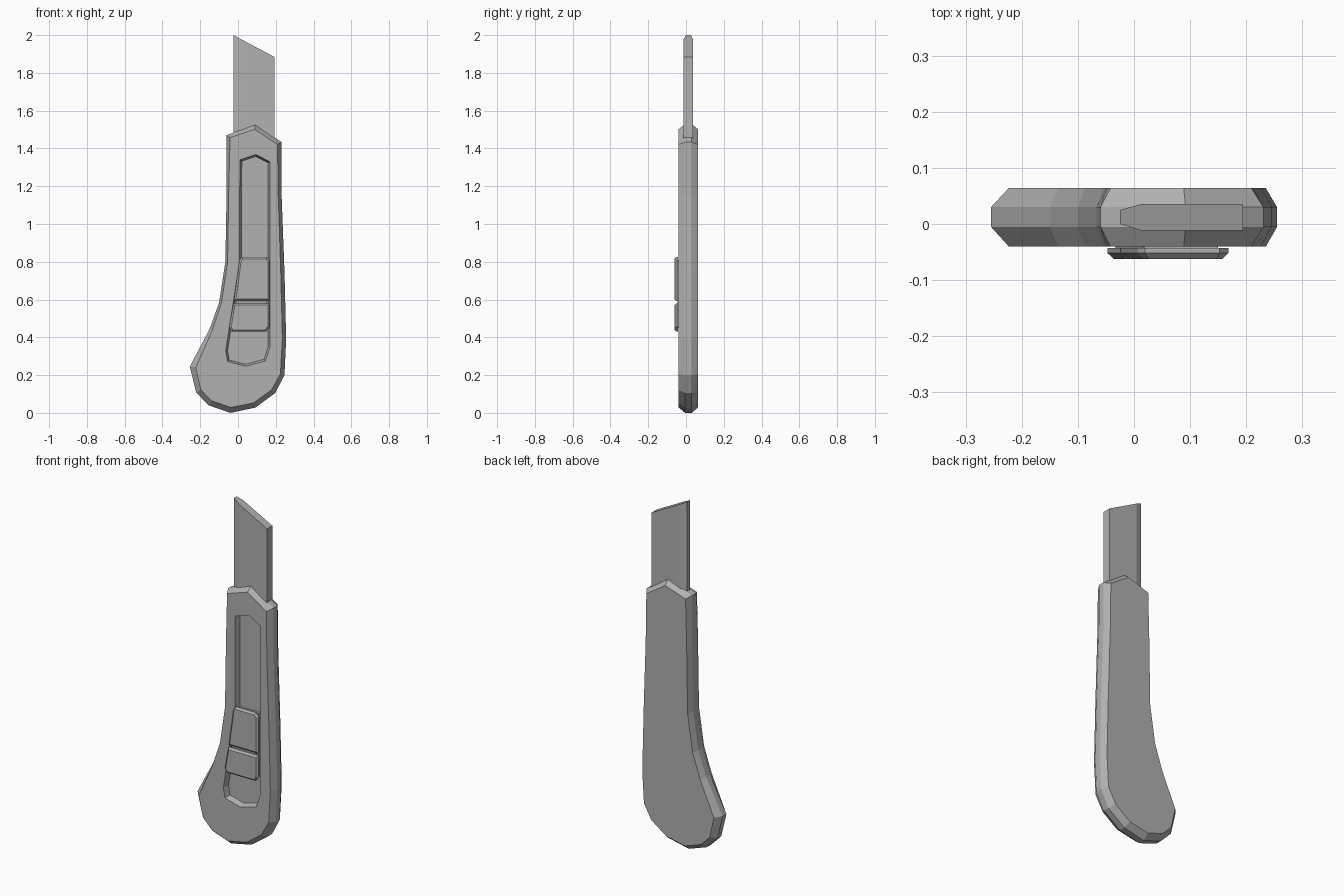
import bpy, bmesh
from mathutils import Vector

if "Cube" in bpy.data.objects:
    bpy.data.objects.remove(bpy.data.objects["Cube"])

# One darker grey for every part
grey = bpy.data.materials.new("dark_grey")
grey.diffuse_color = (0.44, 0.44, 0.44, 1)
grey.use_nodes = True
grey.node_tree.nodes["Principled BSDF"].inputs["Base Color"].default_value = grey.diffuse_color


def loft(name, rings):
    """Closed solid skinned through rings of 3D points, capped at both ends."""
    bm = bmesh.new()
    loops = [[bm.verts.new(p) for p in ring] for ring in rings]
    n = len(loops[0])
    for a, b in zip(loops, loops[1:]):
        for i in range(n):
            j = (i + 1) % n
            bm.faces.new((a[i], a[j], b[j], b[i]))
    bm.faces.new(loops[0])
    bm.faces.new(loops[-1][::-1])
    bmesh.ops.recalc_face_normals(bm, faces=bm.faces)
    mesh = bpy.data.meshes.new(name)
    bm.to_mesh(mesh)
    bm.free()
    mesh.materials.append(grey)
    ob = bpy.data.objects.new(name, mesh)
    bpy.context.collection.objects.link(ob)
    return ob


def inset(outline, amount):
    """Mitred inset of a clockwise (x, z) outline; amount is a number or a list."""
    pts = [Vector(p) for p in outline]
    n = len(pts)
    amounts = amount if isinstance(amount, list) else [amount] * n
    out = []
    for i, p in enumerate(pts):
        d1 = (p - pts[i - 1]).normalized()
        d2 = (pts[(i + 1) % n] - p).normalized()
        n1, n2 = Vector((d1.y, -d1.x)), Vector((d2.y, -d2.x))
        out.append(p + (n1 + n2) * amounts[i] / (1 + n1.dot(n2)))
    return out


def at_y(outline, y):
    return [(p[0], y, p[1]) for p in outline]


# Handle: (x, z, chamfer inset), clockwise from the top left corner
profile = [(-0.06, 1.47, .018), (0.092, 1.53, .026), (0.231, 1.433, .022),
           (0.231, 1.15, .018), (0.246, 0.75, .02), (0.255, 0.39, .02),
           (0.246, 0.20, .022), (0.197, 0.105, .025), (0.092, 0.028, .026),
           (-0.04, 0.0, .028), (-0.155, 0.04, .028), (-0.222, 0.108, .028),
           (-0.255, 0.245, .03), (-0.15, 0.445, .016), (-0.10, 0.585, .013),
           (-0.067, 0.80, .012), (-0.06, 1.18, .011)]
outer = [p[:2] for p in profile]
inner = inset(outer, [p[2] for p in profile])
handle = loft("handle", [at_y(inner, -0.04), at_y(outer, -0.005),
                         at_y(outer, 0.03), at_y(inner, 0.064)])

# Slider track recessed into the front, with slightly sloping walls
track = [(0.01, 1.34), (0.095, 1.368), (0.168, 1.33), (0.168, 0.345),
         (0.145, 0.275), (0.04, 0.247), (-0.055, 0.272), (-0.065, 0.33),
         (0.008, 0.80)]
cutter = loft("track_cutter", [at_y(inset(track, -0.005), -0.055),
                               at_y(inset(track, 0.01), -0.008)])
cutter.hide_render = True
mod = handle.modifiers.new("track", "BOOLEAN")
mod.operation = "DIFFERENCE"
mod.solver = "EXACT"
mod.object = cutter
bpy.context.view_layer.objects.active = handle
bpy.ops.object.modifier_apply(modifier=mod.name)
bpy.data.objects.remove(cutter)

# Blade: ground edge on the left, slanted tip
section = [(-0.025, 0.0), (0.015, -0.012), (0.194, -0.012),
           (0.194, 0.036), (0.015, 0.036), (-0.025, 0.025)]
loft("blade", [[(x, y, 1.40) for x, y in section],
               [(x, y, 2.0 - (x + 0.025) * 0.53) for x, y in section]])

# Thumb slider: stem in the track and two chamfered pads
stem = [(0.018, 0.81), (0.15, 0.81), (0.15, 0.45), (-0.033, 0.45), (-0.008, 0.6)]
loft("slider_stem", [at_y(stem, -0.007), at_y(stem, -0.044)])
pads = {
    "upper_slider_pad": [(0.02, 0.825), (0.152, 0.825), (0.168, 0.805),
                         (0.168, 0.593), (-0.022, 0.593), (0.007, 0.805)],
    "lower_slider_pad": [(-0.024, 0.58), (0.168, 0.58), (0.168, 0.455),
                         (0.148, 0.43), (-0.032, 0.43), (-0.047, 0.453)],
}
for name, pad in pads.items():
    loft(name, [at_y(pad, -0.043), at_y(pad, -0.052), at_y(inset(pad, 0.01), -0.062)])
